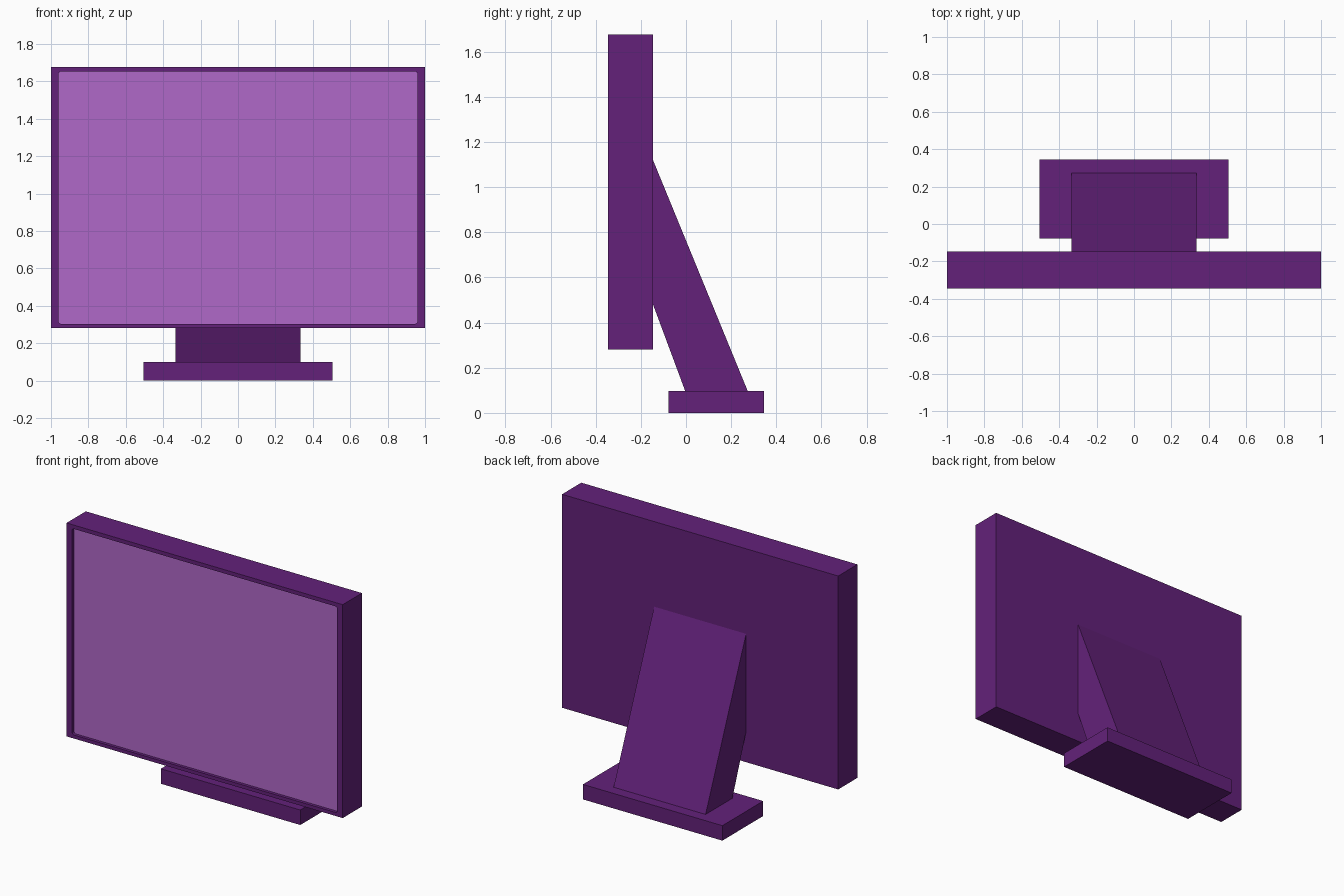
import bpy, bmesh, math

if "Cube" in bpy.data.objects:
    bpy.data.objects.remove(bpy.data.objects["Cube"])

def material(name, rgb):
    m = bpy.data.materials.new(name)
    m.diffuse_color = (*rgb, 1)
    m.use_nodes = True
    m.node_tree.nodes["Principled BSDF"].inputs["Base Color"].default_value = m.diffuse_color
    return m

purple = material("deep purple", (0.125, 0.0152, 0.194))
lilac = material("lilac", (0.434, 0.138, 0.578))

def prism(name, pts, axis, lo, hi, mat):
    """Extrude a 2D outline along x (pts are y,z) or y (pts are x,z)."""
    place = (lambda p, d: (d, p[0], p[1])) if axis == 'x' else (lambda p, d: (p[0], d, p[1]))
    bm = bmesh.new()
    face = bm.faces.new([bm.verts.new(place(p, lo)) for p in pts])
    ext = bmesh.ops.extrude_face_region(bm, geom=[face])
    for v in ext['geom']:
        if isinstance(v, bmesh.types.BMVert):
            v.co['xy'.index(axis)] = hi
    bmesh.ops.recalc_face_normals(bm, faces=bm.faces)
    me = bpy.data.meshes.new(name)
    bm.to_mesh(me)
    bm.free()
    me.materials.append(mat)
    ob = bpy.data.objects.new(name, me)
    bpy.context.collection.objects.link(ob)
    return ob

def rect(x0, x1, z0, z1, r=0, n=4):
    if not r:
        return [(x0, z0), (x1, z0), (x1, z1), (x0, z1)]
    pts = []
    for i, (cx, cz) in enumerate([(x1 - r, z1 - r), (x0 + r, z1 - r), (x0 + r, z0 + r), (x1 - r, z0 + r)]):
        for k in range(n + 1):
            a = (i + k / n) * math.pi / 2
            pts.append((cx + r * math.cos(a), cz + r * math.sin(a)))
    return pts

FRONT, BACK = -0.345, -0.146

# housing with a shallow rounded recess for the screen
housing = prism("housing", rect(-1, 1, 0.28, 1.677), 'y', FRONT, BACK, purple)
opening = rect(-0.96, 0.96, 0.303, 1.652, 0.014)
cutter = prism("recess_cutter", opening, 'y', FRONT - 0.1, FRONT + 0.025, purple)
cutter.hide_render = True
cutter.hide_set(True)
mod = housing.modifiers.new("recess", 'BOOLEAN')
mod.operation, mod.solver, mod.object = 'DIFFERENCE', 'EXACT', cutter

# screen plate at the bottom of the recess
prism("screen", opening, 'y', FRONT + 0.02, FRONT + 0.025, lilac)

# slanted neck and foot
prism("neck", [(BACK, 1.12), (BACK, 0.48), (-0.004, 0.098), (0.273, 0.098)], 'x', -0.333, 0.333, purple)
prism("foot", rect(-0.077, 0.345, 0, 0.098), 'x', -0.505, 0.505, purple)
